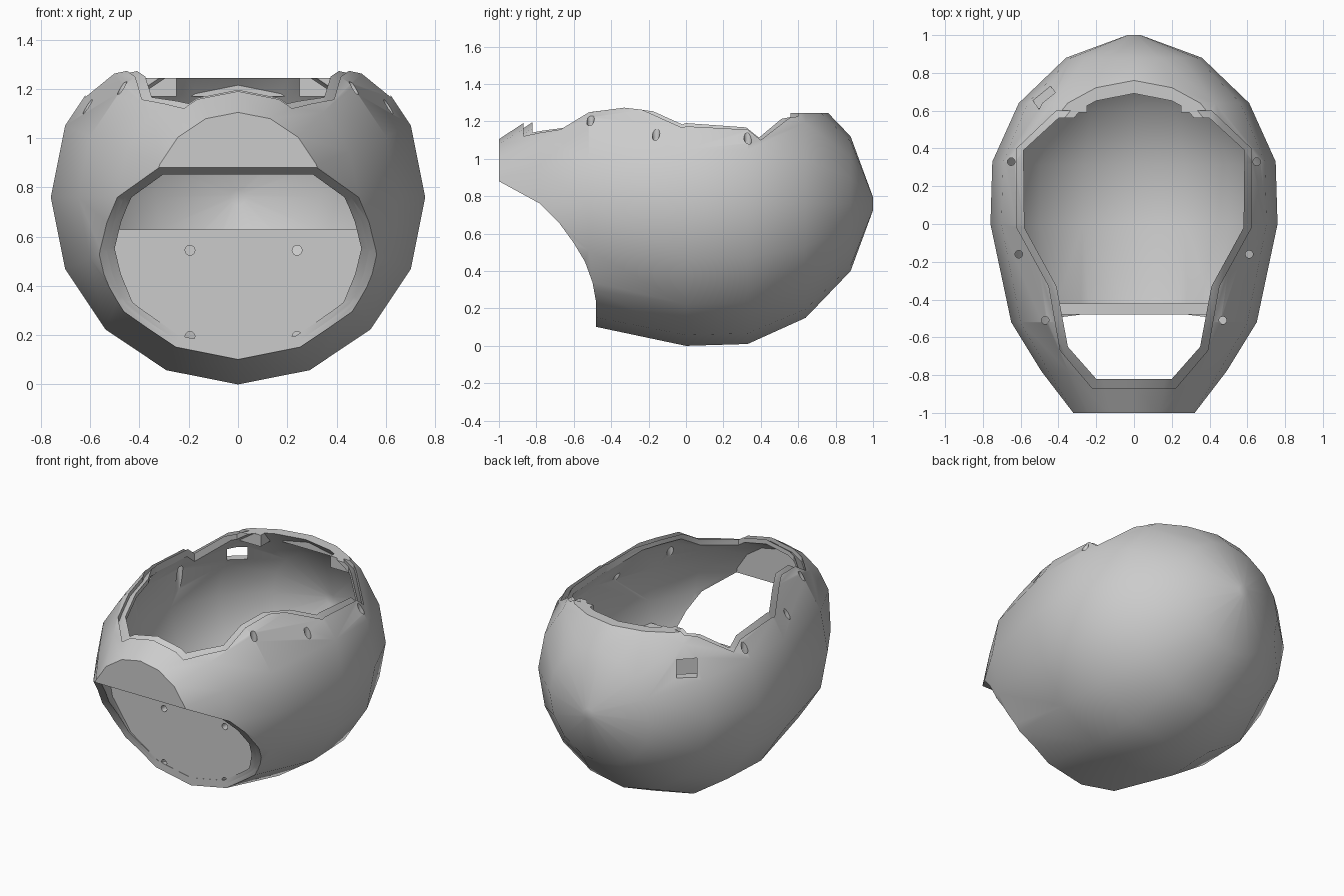
import bpy, bmesh, math
from mathutils import Matrix

if "Cube" in bpy.data.objects:
    bpy.data.objects.remove(bpy.data.objects["Cube"])

grey = bpy.data.materials.new("light_grey")
grey.use_nodes = True
grey.diffuse_color = (0.6, 0.6, 0.6, 1)
grey.node_tree.nodes["Principled BSDF"].inputs["Base Color"].default_value = (0.6, 0.6, 0.6, 1)

RADIUS, SIDES = 0.76, 16
# egg profile along the y axis: (y, radius)
EGG = [(1, 0.035), (0.88, 0.36), (0.64, 0.61), (0.33, 0.75), (0, 0.76),
       (-0.52, 0.65), (-0.78, 0.49), (-1, 0.345)]


def make(name, bm):
    bmesh.ops.recalc_face_normals(bm, faces=bm.faces)
    mesh = bpy.data.meshes.new(name)
    bm.to_mesh(mesh)
    bm.free()
    mesh.materials.append(grey)
    obj = bpy.data.objects.new(name, mesh)
    bpy.context.collection.objects.link(obj)
    return obj


def egg(name, inset=0.0):
    """Closed lathe around y, shrunk by the inset."""
    bm = bmesh.new()
    rings = []
    for y, r in EGG:
        r *= 1 - inset / RADIUS
        rings.append([bm.verts.new((r * math.sin(a), y * (1 - inset), RADIUS - r * math.cos(a)))
                      for a in (math.tau * i / SIDES for i in range(SIDES))])
    for a, b in zip(rings, rings[1:]):
        for i in range(SIDES):
            j = (i + 1) % SIDES
            bm.faces.new((a[i], a[j], b[j], b[i]))
    bm.faces.new(rings[0])
    bm.faces.new(rings[-1])
    return make(name, bm)


def extrude(points, start, end, axis):
    """Prism from a 2D outline, along z (xy outline) or x (yz outline)."""
    def place(p, t):
        return (p[0], p[1], t) if axis == "z" else (t, p[0], p[1])
    bm = bmesh.new()
    low = [bm.verts.new(place(p, start)) for p in points]
    high = [bm.verts.new(place(p, end)) for p in points]
    bm.faces.new(low)
    bm.faces.new(high)
    for i in range(len(points)):
        j = (i + 1) % len(points)
        bm.faces.new((low[i], low[j], high[j], high[i]))
    return make("cutter", bm)


def box(lo, hi):
    return extrude([(lo[0], lo[1]), (hi[0], lo[1]), (hi[0], hi[1]), (lo[0], hi[1])],
                   lo[2], hi[2], "z")


def rod(centre, radius, length, along_y=False):
    bm = bmesh.new()
    turn = Matrix.Rotation(math.pi / 2, 4, "X") if along_y else Matrix()
    bmesh.ops.create_cone(bm, cap_ends=True, segments=16, radius1=radius, radius2=radius,
                          depth=length, matrix=Matrix.Translation(centre) @ turn)
    return make("cutter", bm)


def combine(obj, tool, operation="DIFFERENCE"):
    mod = obj.modifiers.new("cut", "BOOLEAN")
    mod.operation, mod.object, mod.solver = operation, tool, "EXACT"
    graph = bpy.context.evaluated_depsgraph_get()
    mesh = bpy.data.meshes.new_from_object(obj.evaluated_get(graph))
    obj.modifiers.clear()
    obj.data = mesh
    bpy.data.objects.remove(tool)


def mirrored(half):
    return half + [(-x, y) for x, y in reversed(half)]


# outlines of the top opening: outer lip and narrower inner ledge
LIP = mirrored([(0.22, -0.87), (0.39, -0.67), (0.45, -0.33), (0.62, -0.02), (0.62, 0.4), (0.41, 0.6)])
LEDGE = mirrored([(0.2, -0.82), (0.35, -0.65), (0.41, -0.33), (0.58, -0.02), (0.585, 0.39), (0.4, 0.56)])
# side outline of the concave front cut
MOUTH = [(-1.2, 0.99), (-1, 0.88), (-0.78, 0.76), (-0.68, 0.66), (-0.6, 0.55), (-0.54, 0.45),
         (-0.5, 0.34), (-0.48, 0.23), (-0.48, -0.2), (-1.2, -0.2)]
SCREWS = [(0.65, 0.33), (0.61, -0.16), (0.47, -0.51)]


def shell_layer(name, outer, inner, opening):
    obj = egg(name, outer)
    combine(obj, egg("cutter", inner))
    combine(obj, extrude(opening, 0.95, 1.7, "z"))
    combine(obj, box((-0.8, 0.5, 1.245), (0.8, 1.1, 1.7)))
    combine(obj, extrude(MOUTH, -1, 1, "x"))
    for x, y in SCREWS:
        for side in (-1, 1):
            combine(obj, rod((side * x, y, 1.2), 0.02, 0.7))
    # socket opening at the rear right
    socket = box((-0.06, -0.13, -0.05), (0.06, 0.13, 0.05))
    socket.data.transform(Matrix.Translation((-0.48, 0.68, 1.06)) @ Matrix.Rotation(math.radians(35), 4, "Z"))
    combine(obj, socket)
    return obj


outer_shell = shell_layer("outer_shell", 0, 0.025, LIP)
inner_liner = shell_layer("inner_liner", 0.024, 0.05, LEDGE)

# front plate with four screw holes
front_plate = egg("front_plate", 0.03)
combine(front_plate, box((-0.9, -0.478, 0.02), (0.9, -0.42, 0.63)), "INTERSECT")
for x in (-0.195, 0.24):
    for z in (0.195, 0.545):
        combine(front_plate, rod((x, -0.45, z), 0.02, 0.2, True))

# notched pad under the flat rear rim
rear_pad = egg("rear_pad", 0.03)
combine(rear_pad, box((-0.4, 0.59, 1.17), (0.4, 0.9, 1.244)), "INTERSECT")
combine(rear_pad, box((-0.25, 0.5, 1.1), (0.25, 0.72, 1.3)))

# smooth shading with sharp cut edges
bpy.ops.object.select_all(action="DESELECT")
for obj in (outer_shell, inner_liner, front_plate, rear_pad):
    obj.select_set(True)
bpy.context.view_layer.objects.active = outer_shell
bpy.ops.object.shade_smooth_by_angle(angle=math.radians(32))
